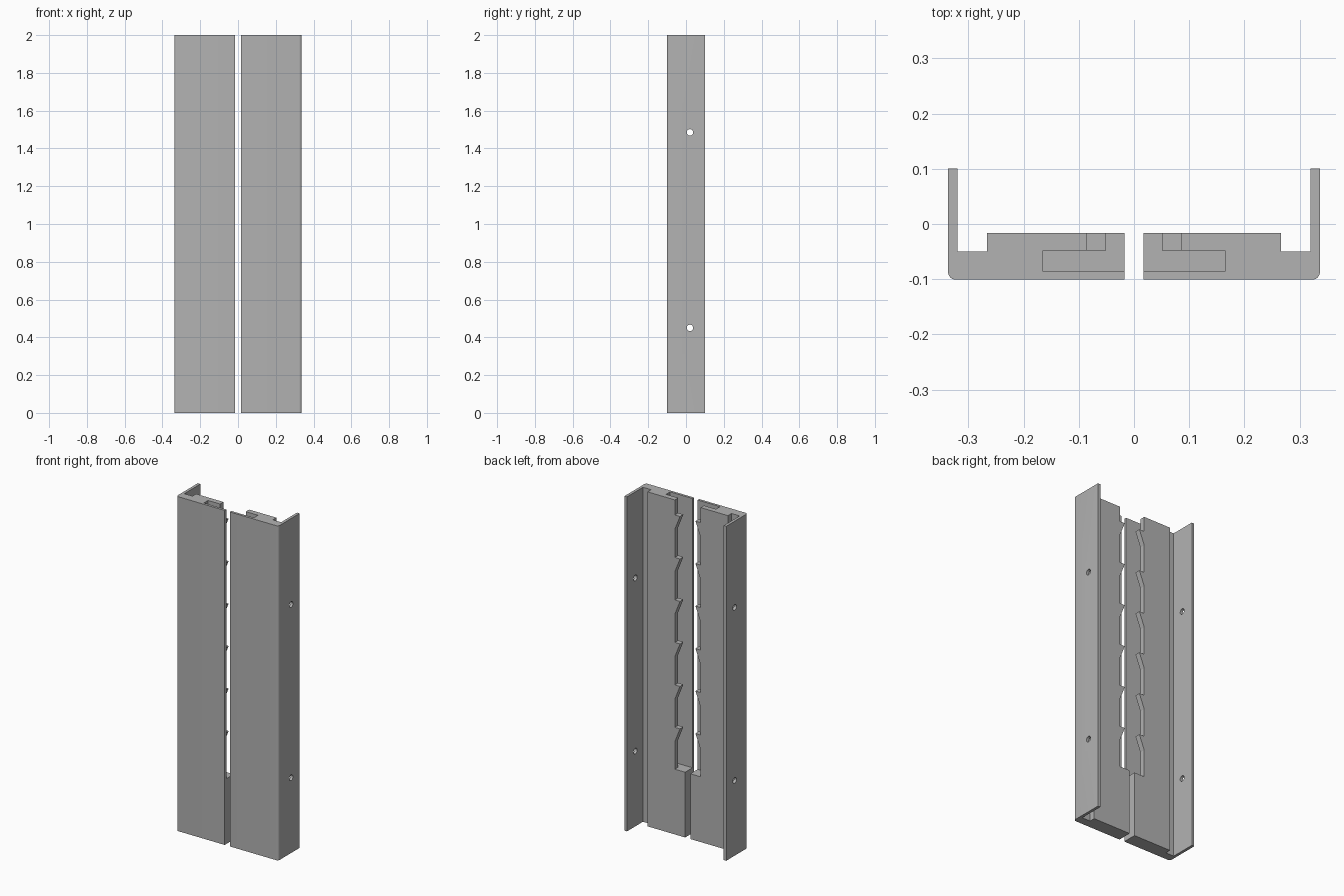
import bpy, bmesh, math
from mathutils import Vector

cube = bpy.data.objects.get("Cube")
if cube:
    bpy.data.objects.remove(cube, do_unlink=True)

grey = bpy.data.materials.new("mid_grey")
grey.use_nodes = True
colour = (0.448, 0.448, 0.448, 1)
grey.diffuse_color = colour
grey.node_tree.nodes["Principled BSDF"].inputs["Base Color"].default_value = colour

HEIGHT = 2.0
GAP, WALL_IN, WALL_OUT = 0.017, 0.32, 0.337      # distances from the centre line
FRONT, BACK = -0.101, 0.101
FLOOR_Y, BLOCK_Y = -0.05, -0.016                 # channel floor, back of the block
SLOT_FRONT, SLOT_BACK, SLOT_X = -0.086, -0.048, 0.165
SLOT_Z = 0.39
TIP, RECESS = 0.051, 0.085                       # reach of the ratchet teeth
TEETH, TOP_TOOTH, PITCH, RAMP = 6, 1.91, 0.254, 0.085


def prism(name, points, direction):
    """Extrude a flat polygon into a closed solid."""
    bm = bmesh.new()
    face = bm.faces.new([bm.verts.new(p) for p in points])
    grown = bmesh.ops.extrude_face_region(bm, geom=[face])
    moved = [v for v in grown["geom"] if isinstance(v, bmesh.types.BMVert)]
    bmesh.ops.translate(bm, verts=moved, vec=Vector(direction))
    bmesh.ops.recalc_face_normals(bm, faces=bm.faces)
    mesh = bpy.data.meshes.new(name)
    bm.to_mesh(mesh)
    bm.free()
    mesh.materials.append(grey)
    obj = bpy.data.objects.new(name, mesh)
    bpy.context.collection.objects.link(obj)
    return obj


def cut(target, cutter):
    """Subtract a solid for good, then remove it."""
    mod = target.modifiers.new("cut", "BOOLEAN")
    mod.operation, mod.solver, mod.object = "DIFFERENCE", "EXACT", cutter
    graph = bpy.context.evaluated_depsgraph_get()
    result = bpy.data.meshes.new_from_object(target.evaluated_get(graph))
    target.modifiers.clear()
    target.data = result
    bpy.data.objects.remove(cutter, do_unlink=True)


def arc(cx, cy, r, start, end, n):
    return [(cx + r * math.cos(math.radians(start + (end - start) * i / n)),
             cy + r * math.sin(math.radians(start + (end - start) * i / n)))
            for i in range(n + 1)]


def build_rail(name, s):
    # Angle profile: thick block, shallow channel and tall side flange
    r = 0.014
    profile = [(GAP, FRONT)] + arc(WALL_OUT - r, FRONT + r, r, -90, 0, 6) + [
        (WALL_OUT, BACK), (WALL_IN, BACK), (WALL_IN, FLOOR_Y),
        (0.266, FLOOR_Y), (0.266, BLOCK_Y), (GAP, BLOCK_Y)]
    rail = prism(name, [(s * x, y, 0) for x, y in profile], (0, 0, HEIGHT))

    # Hidden pocket behind the front plate, open at the top
    pocket = [(0, SLOT_FRONT), (SLOT_X, SLOT_FRONT), (SLOT_X, SLOT_BACK), (0, SLOT_BACK)]
    cut(rail, prism("pocket_cutter", [(s * x, y, SLOT_Z) for x, y in pocket], (0, 0, HEIGHT)))

    # Ratchet edge on the back lip: flat-topped teeth with ramps below
    edge = [(0, HEIGHT + 0.1), (RECESS, HEIGHT + 0.1)]
    for i in range(TEETH):
        z = TOP_TOOTH - i * PITCH
        edge += [(RECESS, z), (TIP, z), (RECESS, z - RAMP)]
    edge += [(RECESS, SLOT_Z), (0, SLOT_Z)]
    cut(rail, prism("teeth_cutter", [(s * x, -0.06, z) for x, z in edge], (0, 0.1, 0)))

    # Screw holes through the flange
    for z in (0.45, 1.485):
        ring = arc(0.021, z, 0.017, 0, 360, 24)[:-1]
        cut(rail, prism("hole_cutter", [(s * 0.3, y, h) for y, h in ring], (s * 0.1, 0, 0)))

    # Smooth only the rounded corner and the holes
    bpy.ops.object.select_all(action="DESELECT")
    rail.select_set(True)
    bpy.context.view_layer.objects.active = rail
    bpy.ops.object.shade_smooth_by_angle(angle=math.radians(20))


build_rail("left_rail", 1)
build_rail("right_rail", -1)
